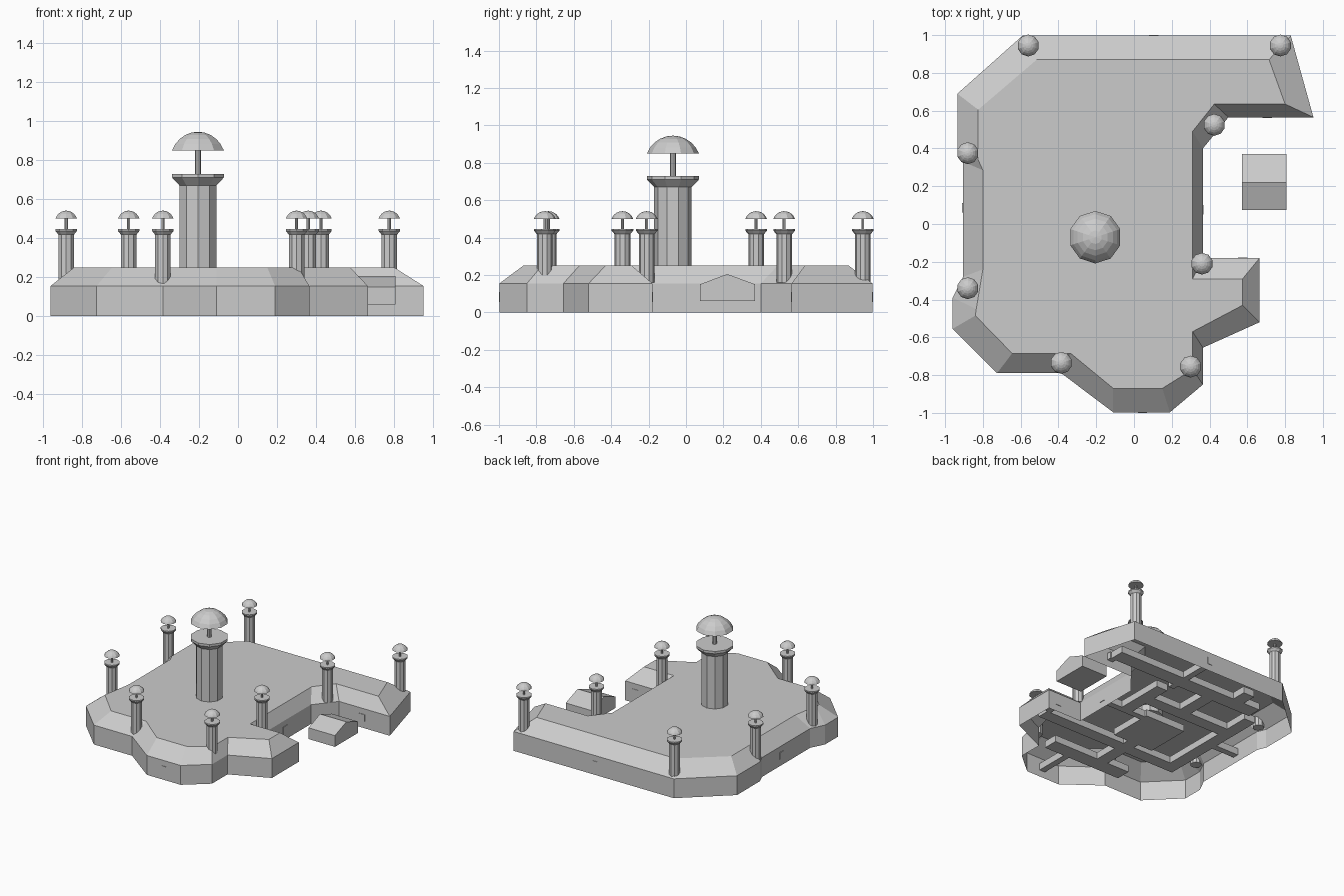
import bpy, bmesh, math

if "Cube" in bpy.data.objects:
    bpy.data.objects.remove(bpy.data.objects["Cube"])

def finish(bm, name):
    bmesh.ops.recalc_face_normals(bm, faces=bm.faces)
    me = bpy.data.meshes.new(name)
    bm.to_mesh(me)
    bm.free()
    ob = bpy.data.objects.new(name, me)
    bpy.context.collection.objects.link(ob)
    return ob

def lathe(bm, profile, cx, cy, sides=10):
    """Solid of revolution from (radius, z) points, capped at both ends."""
    rings = []
    for r, z in profile:
        if r == 0:
            rings.append([bm.verts.new((cx, cy, z))])
        else:
            rings.append([bm.verts.new((cx + r * math.sin(2 * math.pi * i / sides),
                                        cy + r * math.cos(2 * math.pi * i / sides), z))
                          for i in range(sides)])
    for a, b in zip(rings, rings[1:]):
        for i in range(sides):
            j = (i + 1) % sides
            if len(b) == 1:
                bm.faces.new((a[i], a[j], b[0]))
            else:
                bm.faces.new((a[i], a[j], b[j], b[i]))
    for ring in (rings[0], rings[-1]):
        if len(ring) > 1:
            bm.faces.new(ring)

def tower(name, cx, cy, shaft, rim, z0, collar0, rim0, rim1, dome0, top, post):
    bm = bmesh.new()
    # shaft with flared platform
    lathe(bm, [(shaft, z0), (shaft, collar0), (rim, rim0), (rim, rim1)], cx, cy)
    # thin post
    lathe(bm, [(post, rim1 - 0.005), (post, dome0 + 0.01)], cx, cy, 8)
    # domed cap
    big = (rim ** 2 + (top - dome0) ** 2) / (2 * (top - dome0))
    a0 = math.asin(min(1, rim / big))
    arc = [(big * math.sin(a0 * (1 - k / 5)), top - big + big * math.cos(a0 * (1 - k / 5)))
           for k in range(5)]
    lathe(bm, arc + [(0, top)], cx, cy)
    return finish(bm, name)

def box(bm, x0, x1, y0, y1, z0, z1):
    r = bmesh.ops.create_cube(bm, size=1)
    for v in r["verts"]:
        v.co = (x0 if v.co.x < 0 else x1, y0 if v.co.y < 0 else y1, z0 if v.co.z < 0 else z1)

# base shell: outer wall outline and roof edge, open underneath
outer = [(-.59, .997), (.83, .997), (.95, .565), (.5, .565), (.365, .40), (.365, -.18),
         (.665, -.18), (.665, -.52), (.365, -.655), (.365, -.85), (.19, -.997), (-.11, -.997),
         (-.385, -.79), (-.725, -.79), (-.96, -.555), (-.96, -.39), (-.905, -.28),
         (-.905, .33), (-.935, .40), (-.935, .69)]
inner = [(-.515, .87), (.715, .87), (.80, .635), (.425, .635), (.31, .49), (.31, -.29),
         (.575, -.29), (.575, -.43), (.31, -.57), (.31, -.77), (.15, -.87), (-.11, -.87),
         (-.335, -.685), (-.645, -.685), (-.84, -.485), (-.835, -.45), (-.80, -.24),
         (-.80, .285), (-.825, .34), (-.825, .605)]
bm = bmesh.new()
loops = [[bm.verts.new((x, y, z)) for x, y in pts]
         for pts, z in ((outer, 0), (outer, .155), (inner, .25))]
n = len(outer)
for a, b in zip(loops, loops[1:]):
    for i in range(n):
        j = (i + 1) % n
        bm.faces.new((a[j], a[i], b[i], b[j]))
bm.faces.new(loops[2])
finish(bm, "base_shell")

# hallways inside the shell, ends showing as small wall openings
bm = bmesh.new()
halls = [(.02, .07, -1.0, -.72), (-.45, .25, -.72, -.60), (-.25, -.15, -.6, -.25),
         (-.70, .58, -.40, -.30), (.55, .60, -.30, -.177), (-.70, -.60, -.30, .55),
         (-.91, -.70, .06, .11), (-.38, -.02, -.25, .12), (-.02, .369, .05, .10),
         (-.70, .10, .25, .35), (.08, .13, .55, 1.0), (-.60, .72, .60, .72),
         (.68, .73, .561, .60), (-.25, -.15, .35, .60), (.10, .20, .10, .50),
         (-.45, -.35, .72, .84)]
for x0, x1, y0, y1 in halls:
    box(bm, x0, x1, y0, y1, .055, .11)
finish(bm, "hallways")

# floating gabled hut in the notch
bm = bmesh.new()
section = [(.075, .06), (.37, .06), (.37, .15), (.22, .205), (.075, .15)]
ends = [[bm.verts.new((x, y, z)) for y, z in section] for x in (.573, .807)]
for i in range(5):
    j = (i + 1) % 5
    bm.faces.new((ends[0][i], ends[0][j], ends[1][j], ends[1][i]))
for e in ends:
    bm.faces.new(e)
finish(bm, "gabled_hut")

# main tower and perimeter watchtowers
tower("main_tower", -.205, -.07, .10, .139, .2, .67, .71, .729, .85, .945, .016)
spots = [(-.56, .945), (.775, .945), (.425, .525), (.36, -.21), (.30, -.755),
         (-.385, -.735), (-.88, -.34), (-.88, .375)]
for i, (x, y) in enumerate(spots):
    tower(f"watchtower_{i + 1}", x, y, .042, .058, .16, .418, .437, .447, .50, .541, .008)
